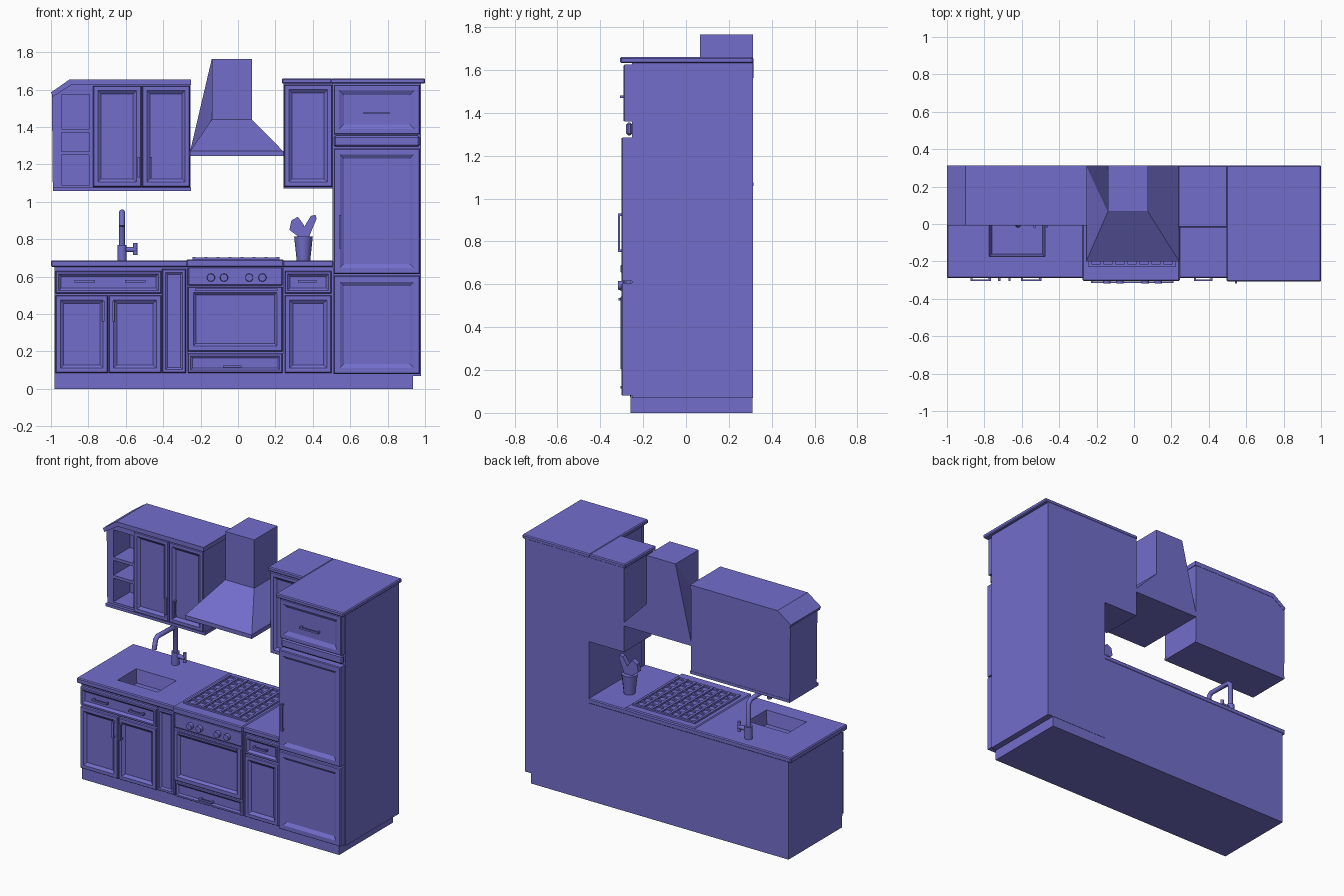
import bpy, bmesh, math
from mathutils import Vector

if "Cube" in bpy.data.objects:
    bpy.data.objects.remove(bpy.data.objects["Cube"])

paint = bpy.data.materials.new("violet_blue")
paint.diffuse_color = (0.17, 0.155, 0.60, 1)
paint.use_nodes = True
paint.node_tree.nodes["Principled BSDF"].inputs["Base Color"].default_value = paint.diffuse_color


def finish(bm, name, smooth=False):
    bmesh.ops.recalc_face_normals(bm, faces=bm.faces)
    me = bpy.data.meshes.new(name)
    bm.to_mesh(me)
    bm.free()
    me.materials.append(paint)
    ob = bpy.data.objects.new(name, me)
    bpy.context.collection.objects.link(ob)
    if smooth:
        bpy.ops.object.select_all(action='DESELECT')
        ob.select_set(True)
        bpy.context.view_layer.objects.active = ob
        bpy.ops.object.shade_smooth_by_angle(angle=math.radians(40))
    return ob


def add_box(bm, x, y, z):
    vs = bmesh.ops.create_cube(bm, size=1)["verts"]
    for v in vs:
        v.co = Vector([(a + b) / 2 + c * (b - a) for c, (a, b) in zip(v.co, (x, y, z))])


def box(name, x, y, z, bevel=0):
    bm = bmesh.new()
    add_box(bm, x, y, z)
    if bevel:
        bmesh.ops.bevel(bm, geom=bm.edges[:], offset=bevel, segments=1, affect='EDGES')
    return finish(bm, name)


def door(name, x, y, z, frame=0.03, slope=0.025, depth=0.014):
    """Panel with a softened rim and a sloped, recessed field on its front."""
    bm = bmesh.new()
    add_box(bm, x, y, z)
    bmesh.ops.recalc_face_normals(bm, faces=bm.faces)
    front = min(bm.faces, key=lambda f: f.calc_center_median().y)
    bmesh.ops.inset_region(bm, faces=[front], thickness=0.006, depth=0.006)
    for v in front.verts:
        v.co.y = y[0]
    for f in bm.faces:
        for v in f.verts:
            if v not in front.verts[:] and v.co.y < y[0] + 0.003:
                v.co.y = y[0] + 0.006
    bmesh.ops.inset_region(bm, faces=[front], thickness=frame)
    bmesh.ops.inset_region(bm, faces=[front], thickness=slope)
    for v in front.verts:
        v.co.y = y[0] + depth
    return finish(bm, name)


def prism(name, outline, y0, y1):
    bm = bmesh.new()
    f = bm.faces.new([bm.verts.new((x, y0, z)) for x, z in outline])
    r = bmesh.ops.extrude_face_region(bm, geom=[f])
    for v in r["geom"]:
        if isinstance(v, bmesh.types.BMVert):
            v.co.y = y1
    return finish(bm, name)


def hull(name, pts):
    bm = bmesh.new()
    for p in pts:
        bm.verts.new(p)
    bmesh.ops.convex_hull(bm, input=bm.verts[:])
    return finish(bm, name)


def rod(name, a, b, r1, r2=None, sides=10):
    a, b = Vector(a), Vector(b)
    d = b - a
    bm = bmesh.new()
    bmesh.ops.create_cone(bm, cap_ends=True, segments=sides, radius1=r1,
                          radius2=r1 if r2 is None else r2, depth=d.length)
    m = d.to_track_quat('Z', 'Y').to_matrix().to_4x4()
    m.translation = (a + b) / 2
    bmesh.ops.transform(bm, matrix=m, verts=bm.verts)
    return finish(bm, name, True)


def handle(name, x, z, length, y, vertical=True):
    """Bar pull standing off the door front on two short posts."""
    h, t = length / 2, 0.006
    bm = bmesh.new()
    for a, b, y0, y1 in ((-h, h, y - 0.018, y - 0.009), (-h, -h + 0.012, y - 0.01, y + 0.005),
                         (h - 0.012, h, y - 0.01, y + 0.005)):
        if vertical:
            add_box(bm, (x - t, x + t), (y0, y1), (z + a, z + b))
        else:
            add_box(bm, (x + a, x + b), (y0, y1), (z - t, z + t))
    return finish(bm, name)


def cut(target, cutters):
    for c in cutters:
        m = target.modifiers.new("cut", 'BOOLEAN')
        m.operation, m.object, m.solver = 'DIFFERENCE', c, 'EXACT'
        c.hide_render = True
        c.display_type = 'WIRE'


# Plinth, base carcass and worktop with sunken sink
box("plinth", (-0.98, 0.935), (-0.26, 0.31), (0, 0.08))
base = box("base_carcass", (-0.98, 0.51), (-0.262, 0.31), (0.075, 0.655))
worktop = box("worktop", (-1.0, 0.51), (-0.29, 0.312), (0.652, 0.687), 0.006)
sink = hull("sink_cutter", [(x, y, z) for k, z in ((0, 0.72), 0 or (0.02, 0.60))
                            for x in (-0.78 + k, -0.47 - k) for y in (-0.18 + k, 0.03 - k)])
cut(base, [sink])
cut(worktop, [sink])

# Left base fronts
door("sink_drawer", (-0.975, -0.41), (-0.287, -0.25), (0.51, 0.63), 0.015, 0.02)
door("base_door_left", (-0.975, -0.695), (-0.287, -0.25), (0.085, 0.50))
door("base_door_right", (-0.69, -0.41), (-0.287, -0.25), (0.085, 0.50))
door("filler_panel", (-0.405, -0.278), (-0.28, -0.25), (0.085, 0.64), 0.02, 0.015, 0.008)
for x in (-0.82, -0.55):
    handle("drawer_handle", x, 0.575, 0.11, -0.287, False)
for x in (-0.72, -0.665):
    handle("base_door_handle", x, 0.415, 0.11, -0.287)

# Right base fronts
door("small_drawer", (0.25, 0.5), (-0.287, -0.25), (0.51, 0.63), 0.015, 0.02)
door("small_door", (0.25, 0.5), (-0.287, -0.25), (0.085, 0.50))
handle("small_drawer_handle", 0.37, 0.575, 0.1, -0.287, False)

# Oven with control panel, knobs, pull bar and warming drawer
box("oven_body", (-0.272, 0.242), (-0.285, 0.29), (0.19, 0.655))
door("oven_door", (-0.268, 0.238), (-0.305, -0.27), (0.2, 0.545), 0.035, 0.02)
door("oven_drawer", (-0.268, 0.238), (-0.29, -0.25), (0.085, 0.19), 0.015, 0.015, 0.008)
handle("oven_drawer_handle", -0.03, 0.12, 0.1, -0.287, False)
handle("oven_pull", -0.01, 0.53, 0.44, -0.298, False)
box("control_panel", (-0.268, 0.238), (-0.296, -0.27), (0.552, 0.65), 0.005)
for x in (-0.145, -0.075, 0.06, 0.13):
    rod("knob", (x, -0.28, 0.595), (x, -0.317, 0.595), 0.024, 0.02)

# Hob slab with grate of crossing bars
box("hob_slab", (-0.275, 0.245), (-0.305, 0.30), (0.652, 0.693), 0.006)
bm = bmesh.new()
for i in range(8):
    x = -0.235 + i * 0.45 / 7
    add_box(bm, (x - 0.008, x + 0.008), (-0.23, 0.25), (0.69, 0.705))
for i in range(8):
    y = -0.222 + i * 0.464 / 7
    add_box(bm, (-0.243, 0.223), (y - 0.008, y + 0.008), (0.69, 0.703))
finish(bm, "hob_grate")

# Tap: base, bent spout and side lever
rod("tap_base", (-0.62, 0.22, 0.685), (-0.62, 0.22, 0.77), 0.026)
spout = [(-0.62, 0.22, 0.70), (-0.62, 0.22, 0.92), (-0.62, 0.20, 0.94),
         (-0.62, 0.03, 0.945), (-0.62, 0.01, 0.93), (-0.62, -0.005, 0.87)]
cu = bpy.data.curves.new("tap_spout", 'CURVE')
cu.dimensions, cu.bevel_depth, cu.bevel_resolution, cu.use_fill_caps = '3D', 0.016, 2, True
sp = cu.splines.new('POLY')
sp.points.add(len(spout) - 1)
for p, c in zip(sp.points, spout):
    p.co = (*c, 1)
cu.materials.append(paint)
bpy.context.collection.objects.link(bpy.data.objects.new("tap_spout", cu))
rod("tap_lever_arm", (-0.62, 0.22, 0.745), (-0.545, 0.22, 0.745), 0.014)
rod("tap_lever", (-0.55, 0.22, 0.715), (-0.55, 0.22, 0.78), 0.012)

# Utensil pot with two flat spoons
rod("utensil_pot", (0.35, 0.1, 0.685), (0.35, 0.1, 0.815), 0.036, 0.05, 12)
for pts in ([(0.34, 0.80), (0.37, 0.82), (0.35, 0.88), (0.32, 0.92), (0.285, 0.90), (0.275, 0.85)],
            [(0.345, 0.80), (0.375, 0.80), (0.42, 0.91), (0.415, 0.93), (0.39, 0.925), (0.35, 0.86)]):
    prism("utensil", pts, 0.085, 0.115)

# Tall fridge column
box("column_carcass", (0.505, 0.978), (-0.252, 0.312), (0.07, 1.64))
door("column_lower_door", (0.512, 0.972), (-0.302, -0.25), (0.08, 0.605), 0.04, 0.03)
door("column_upper_door", (0.512, 0.972), (-0.302, -0.25), (0.615, 1.285), 0.04, 0.03)
box("column_strip", (0.512, 0.972), (-0.28, -0.25), (1.295, 1.355), 0.01)
door("column_top_drawer", (0.512, 0.972), (-0.292, -0.25), (1.36, 1.625), 0.035, 0.035)
handle("column_handle", 0.545, 0.84, 0.18, -0.30)
handle("column_top_handle", 0.74, 1.475, 0.14, -0.29, False)
box("column_cornice", (0.495, 1.0), (-0.308, 0.314), (1.632, 1.66), 0.006)

# Right wall cabinet
box("wall_right_carcass", (0.242, 0.51), (0.02, 0.312), (1.07, 1.64))
door("wall_right_door", (0.246, 0.503), (-0.01, 0.025), (1.08, 1.625))
box("wall_right_cornice", (0.235, 0.5), (-0.02, 0.314), (1.632, 1.66), 0.006)

# Left wall cabinet with open end shelves
wall = prism("wall_left_carcass", [(-0.99, 1.062), (-0.255, 1.062), (-0.255, 1.64),
                                   (-0.89, 1.64), (-0.995, 1.57)], 0.025, 0.312)
cut(wall, [box("shelf_cutter", (-0.945, -0.795), (-0.05, 0.2), z)
           for z in ((1.09, 1.25), (1.27, 1.37), (1.39, 1.575))])
door("wall_left_door_a", (-0.775, -0.517), (-0.003, 0.03), (1.08, 1.62))
door("wall_left_door_b", (-0.513, -0.257), (-0.003, 0.03), (1.08, 1.62))
for x in (-0.53, -0.465):
    handle("wall_door_handle", x, 1.185, 0.11, -0.001)
prism("wall_left_cornice", [(-0.25, 1.625), (-0.25, 1.655), (-0.9, 1.655),
                            (-1.0, 1.585), (-0.99, 1.562), (-0.89, 1.625)], -0.008, 0.314)
box("wall_left_base_rail", (-0.99, -0.25), (0.005, 0.314), (1.058, 1.076))

# Extractor hood: rim, tapered canopy, chimney and slanted left fin
box("hood_rim", (-0.256, 0.242), (-0.2, 0.312), (1.245, 1.272))
hull("hood_canopy", [(x, y, 1.27) for x in (-0.256, 0.242) for y in (-0.2, 0.312)]
     + [(x, y, 1.44) for x in (-0.14, 0.075) for y in (0.065, 0.312)])
box("hood_chimney", (-0.14, 0.075), (0.065, 0.312), (1.42, 1.765))
hull("hood_fin", [(-0.256, 0.312, 1.27), (-0.14, 0.312, 1.765), (-0.135, 0.312, 1.42),
                  (-0.14, 0.065, 1.44)])
